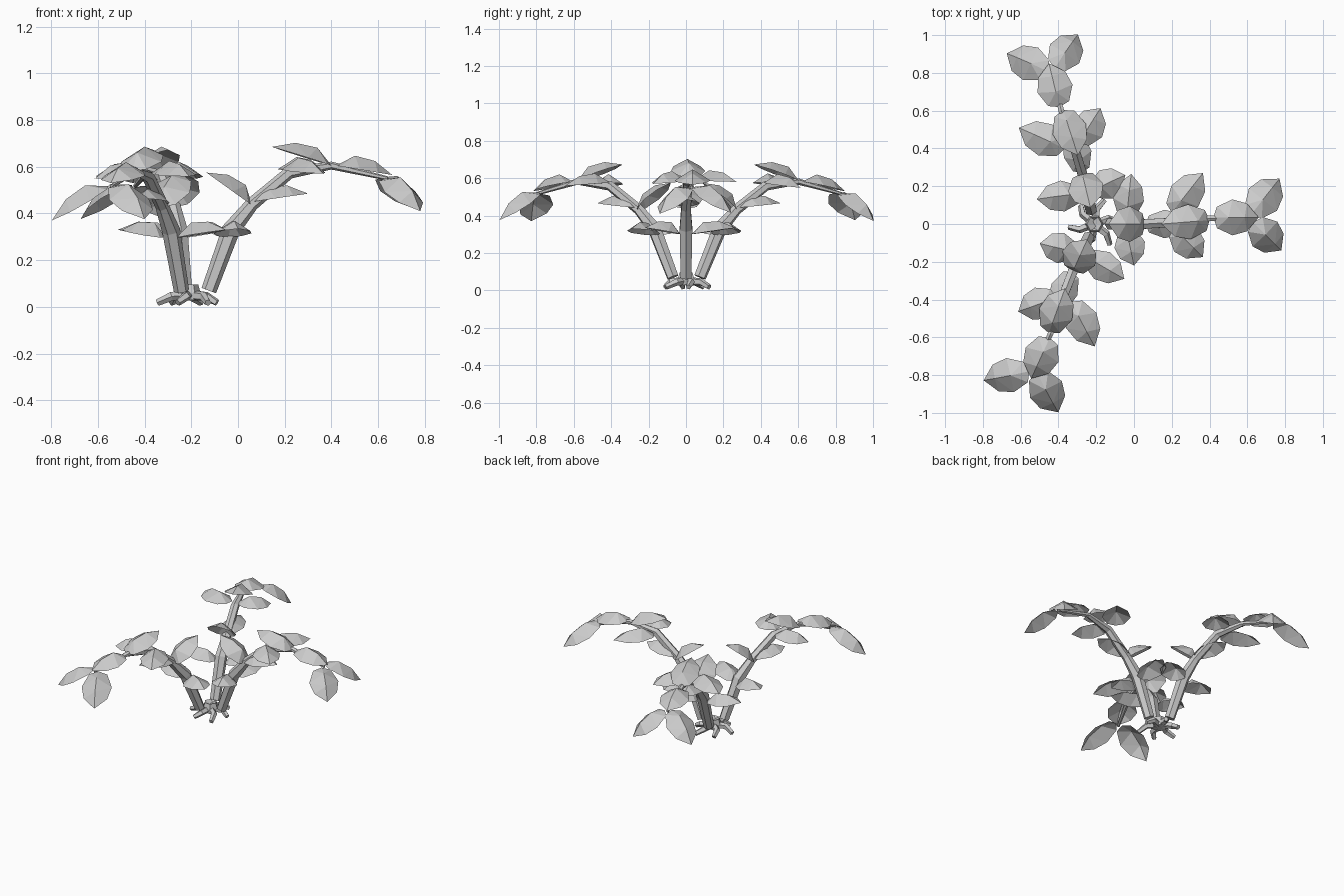
import bpy
import math
from mathutils import Vector, Matrix

if "Cube" in bpy.data.objects:
    bpy.data.objects.remove(bpy.data.objects["Cube"], do_unlink=True)

GREY = (0.6, 0.6, 0.6, 1)
mat = bpy.data.materials.new("plain grey")
mat.use_nodes = True
mat.diffuse_color = GREY
mat.node_tree.nodes["Principled BSDF"].inputs["Base Color"].default_value = GREY

CENTRE = Vector((-0.21, 0, 0))
PIVOT = Vector((-0.12, 0, 0.25))
UP = Vector((0, 0, 1))


def about(point, angle, axis):
    """Rotation in degrees about a point."""
    return (Matrix.Translation(point) @ Matrix.Rotation(math.radians(angle), 4, axis)
            @ Matrix.Translation(-point))


def add_object(name, verts, faces, place):
    """Make a flat-shaded object, moved by the placing matrix."""
    mesh = bpy.data.meshes.new(name)
    mesh.from_pydata(verts, [], faces)
    mesh.materials.append(mat)
    mesh.transform(place)
    bpy.context.collection.objects.link(bpy.data.objects.new(name, mesh))


def tube(name, path, radii, sides, place):
    """Faceted tapering tube along a path, closed at both ends."""
    pts = [Vector(p) for p in path]
    verts, faces = [], []
    for i, (p, r) in enumerate(zip(pts, radii)):
        d = (pts[min(i + 1, len(pts) - 1)] - pts[max(i - 1, 0)]).normalized()
        side = d.cross(UP)
        side = side.normalized() if side.length > 0.01 else Vector((0, 1, 0))
        top = side.cross(d)
        for k in range(sides):
            a = math.tau * (k + 0.5) / sides
            verts.append(p + r * (math.cos(a) * side + math.sin(a) * top))
    for i in range(len(pts) - 1):
        for k in range(sides):
            n = (k + 1) % sides
            a, b = i * sides, (i + 1) * sides
            faces.append((a + k, a + n, b + n, b + k))
    faces.append(tuple(reversed(range(sides))))
    faces.append(tuple(range(len(verts) - sides, len(verts))))
    add_object(name, verts, faces, place)


def leaf(name, base, tip, width, place):
    """Folded leaf: a raised midrib with three edge points on each side."""
    base, tip = Vector(base), Vector(tip)
    along = tip - base
    side = UP.cross(along).normalized()
    up = along.cross(side).normalized() * 0.055
    verts = [base + along * t + up * h for t, h in ((0, 0), (0.3, 1), (0.66, 0.85), (1, 0))]
    for s in (1, -1):
        verts += [base + along * t + side * (s * w * width / 2)
                  for t, w in ((0.08, 0.6), (0.42, 1), (0.74, 0.78))]
    half = [(0, 1, 4), (1, 5, 4), (1, 2, 5), (2, 6, 5), (2, 3, 6)]
    other = [tuple(v + 3 if v > 3 else v for v in reversed(f)) for f in half]
    add_object(name, verts, [f[::-1] for f in half] + [f[::-1] for f in other], place)


# Stem path and leaves of one branch, pointing along +x
STEM = [(-0.125, 0, 0.07), (-0.03, 0, 0.33), (0.06, 0, 0.44), (0.22, 0.01, 0.575),
        (0.4, 0.03, 0.605), (0.64, 0.03, 0.55)]
STEM_RADII = [0.033, 0.039, 0.029, 0.027, 0.017, 0.009]
LEAVES = {
    "low_left_leaf": ((-0.04, 0.03, 0.3), (-0.015, 0.265, 0.335), 0.165),
    "low_right_leaf": ((-0.04, -0.03, 0.3), (0, -0.22, 0.335), 0.165),
    "low_inner_leaf": ((0.06, 0, 0.435), (-0.135, 0, 0.575), 0.19),
    "under_leaf": ((0.06, 0, 0.45), (0.3, 0, 0.485), 0.15),
    "middle_left_leaf": ((0.2, 0.06, 0.59), (0.365, 0.27, 0.58), 0.18),
    "middle_right_leaf": ((0.21, -0.02, 0.59), (0.365, -0.175, 0.57), 0.175),
    "middle_inner_leaf": ((0.4, 0.02, 0.605), (0.145, 0, 0.685), 0.185),
    "upper_leaf": ((0.42, 0.035, 0.605), (0.66, 0.035, 0.565), 0.19),
    "end_left_leaf": ((0.62, 0.05, 0.555), (0.77, 0.24, 0.415), 0.19),
}

# Three branches, the two rear ones drooping a little more
for label, angle, droop, end_y in (("side", 0, 0, -0.14), ("back", 103.5, 2.5, -0.15),
                                   ("front", 245.5, 2.5, -0.19)):
    place = about(CENTRE, angle, 'Z') @ about(PIVOT, droop, 'Y')
    tube(label + "_stem", STEM, STEM_RADII, 6, place)
    for name, (base, tip, width) in LEAVES.items():
        leaf(label + "_" + name, base, tip, width, place)
    leaf(label + "_end_right_leaf", (0.63, 0.01, 0.55), (0.78, end_y, 0.41), 0.185, place)

# Central crown with a sunken top
tube("crown", [(-0.21, 0, 0.03), (-0.21, 0, 0.06), (-0.21, 0, 0.095), (-0.21, 0, 0.07)],
     [0.045, 0.05, 0.04, 0.02], 6, Matrix())

# Bent roots around the crown
for i in range(6):
    reach = 0.135 if i % 2 else 0.12
    path = [(-0.19, 0, 0.05), (-0.13, 0.012, 0.045), (-0.21 + reach, -0.012, 0.018)]
    tube("root", path, [0.023, 0.02, 0.015], 5, about(CENTRE, i * 60 + 12, 'Z'))
